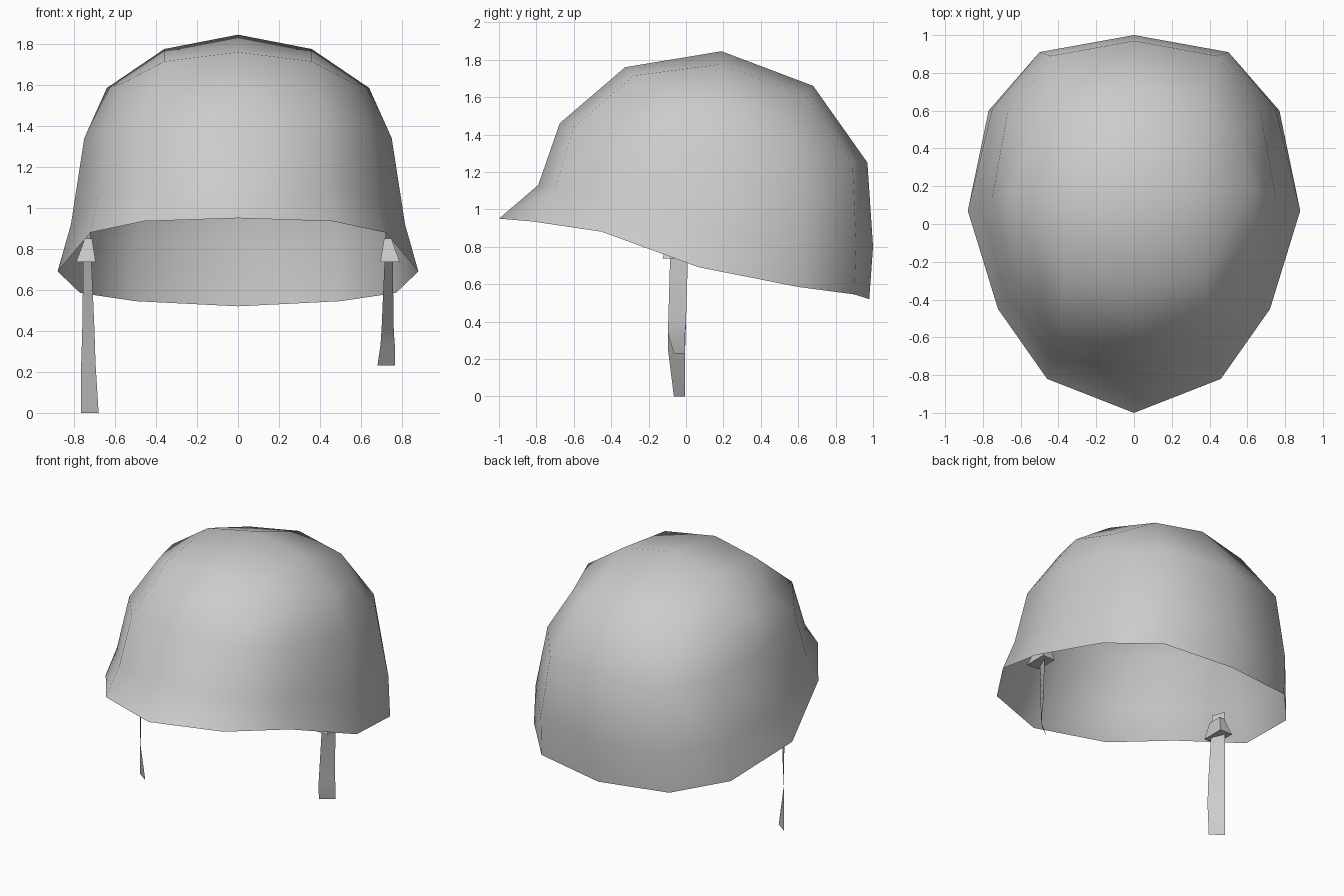
import bpy
import bmesh

# Remove the default object if present
default_cube = bpy.data.objects.get("Cube")
if default_cube:
    bpy.data.objects.remove(default_cube, do_unlink=True)

# Single flat colour
GREY = (0.6, 0.6, 0.6, 1.0)
grey_material = bpy.data.materials.new("light_grey")
grey_material.use_nodes = True
grey_material.diffuse_color = GREY
for node in grey_material.node_tree.nodes:
    if node.type == "BSDF_PRINCIPLED":
        node.inputs["Base Color"].default_value = GREY


def make_object(name, bm):
    """Turn a bmesh into a named object with the grey material."""
    mesh = bpy.data.meshes.new(name)
    bm.to_mesh(mesh)
    bm.free()
    mesh.materials.append(grey_material)
    obj = bpy.data.objects.new(name, mesh)
    bpy.context.collection.objects.link(obj)
    return obj


def activate(obj):
    bpy.ops.object.select_all(action="DESELECT")
    obj.select_set(True)
    bpy.context.view_layer.objects.active = obj


def loft(bm, rows):
    """Skin neighbouring rows of points with quads and return the vertices."""
    verts = [[bm.verts.new(point) for point in row] for row in rows]
    for a, b in zip(verts, verts[1:]):
        for i in range(len(a) - 1):
            bm.faces.new((a[i], b[i], b[i + 1], a[i + 1]))
    return verts


# Shell: meridian profiles from rim to crown, running front to back
PROFILES = [
    [(0, -1, .95), (0, -.79, 1.13), (0, -.675, 1.46), (0, -.325, 1.76)],
    [(.46, -.82, .935), (.44, -.7, 1.11), (.41, -.6, 1.44), (.36, -.28, 1.715)],
    [(.72, -.45, .88), (.68, -.38, 1.06), (.64, -.3, 1.4), (.56, -.08, 1.61)],
    [(.88, .07, .69), (.815, .1, .92), (.75, .14, 1.34), (.64, .18, 1.585)],
    [(.77, .6, .585), (.75, .61, .86), (.67, .59, 1.29), (.56, .46, 1.53)],
    [(.5, .9, .545), (.5, .91, .82), (.44, .89, 1.25), (.36, .64, 1.61)],
    [(0, .98, .52), (0, 1, .8), (0, .97, 1.25), (0, .68, 1.66)],
]


def build_shell():
    bm = bmesh.new()
    columns = loft(bm, PROFILES)
    # Crown cap: quads around the apex and one side point
    crown = [column[-1] for column in columns]
    apex = bm.verts.new((0, .19, 1.845))
    side = bm.verts.new((.36, .18, 1.775))
    bm.faces.new((crown[0], crown[1], side, apex))
    bm.faces.new((crown[1], crown[2], crown[3], side))
    bm.faces.new((side, crown[3], crown[4], crown[5]))
    bm.faces.new((apex, side, crown[5], crown[6]))
    shell = make_object("helmet_shell", bm)
    # Mirror the half and shade it smooth
    mirror = shell.modifiers.new("mirror", "MIRROR")
    mirror.use_axis[0] = True
    mirror.use_mirror_merge = True
    activate(shell)
    bpy.ops.object.modifier_apply(modifier=mirror.name)
    bpy.ops.object.shade_smooth()


# Chin strap: thin twisting ribbon, side is +1 for left and -1 for right
def build_strap(name, side, bottom):
    # Front edge x, y then rear edge x, y, at each height
    levels = [
        (.9, .72, -.08, .75, .01),
        (.74, .715, -.085, .755, .01),
        (.4, .70, -.095, .76, .0),
        (bottom + (.24 if bottom < .1 else .1), .695, -.095, .765, -.005),
        (bottom, .68, -.065, .765, -.005),
    ]
    rows = []
    for z, front_x, front_y, rear_x, rear_y in levels:
        row = [(side * front_x, front_y, z), (side * rear_x, rear_y, z)]
        rows.append(row if side > 0 else row[::-1])
    bm = bmesh.new()
    loft(bm, rows)
    strap = make_object(name, bm)
    activate(strap)
    bpy.ops.object.shade_smooth()


# Buckle: small tapered block where the strap meets the shell
def build_buckle(name, side):
    bm = bmesh.new()
    bmesh.ops.create_cube(bm, size=1)
    for vert in bm.verts:
        top = vert.co.z > 0
        width, depth = (.035, .1) if top else (.095, .16)
        vert.co.x = side * ((.73 if top else .742) + vert.co.x * width)
        vert.co.y = -.045 + vert.co.y * depth
        vert.co.z = .85 if top else .737
    bmesh.ops.recalc_face_normals(bm, faces=bm.faces)
    make_object(name, bm)


build_shell()
for label, side, bottom in (("left", 1, .23), ("right", -1, 0)):
    build_strap(label + "_chin_strap", side, bottom)
    build_buckle(label + "_strap_buckle", side)
